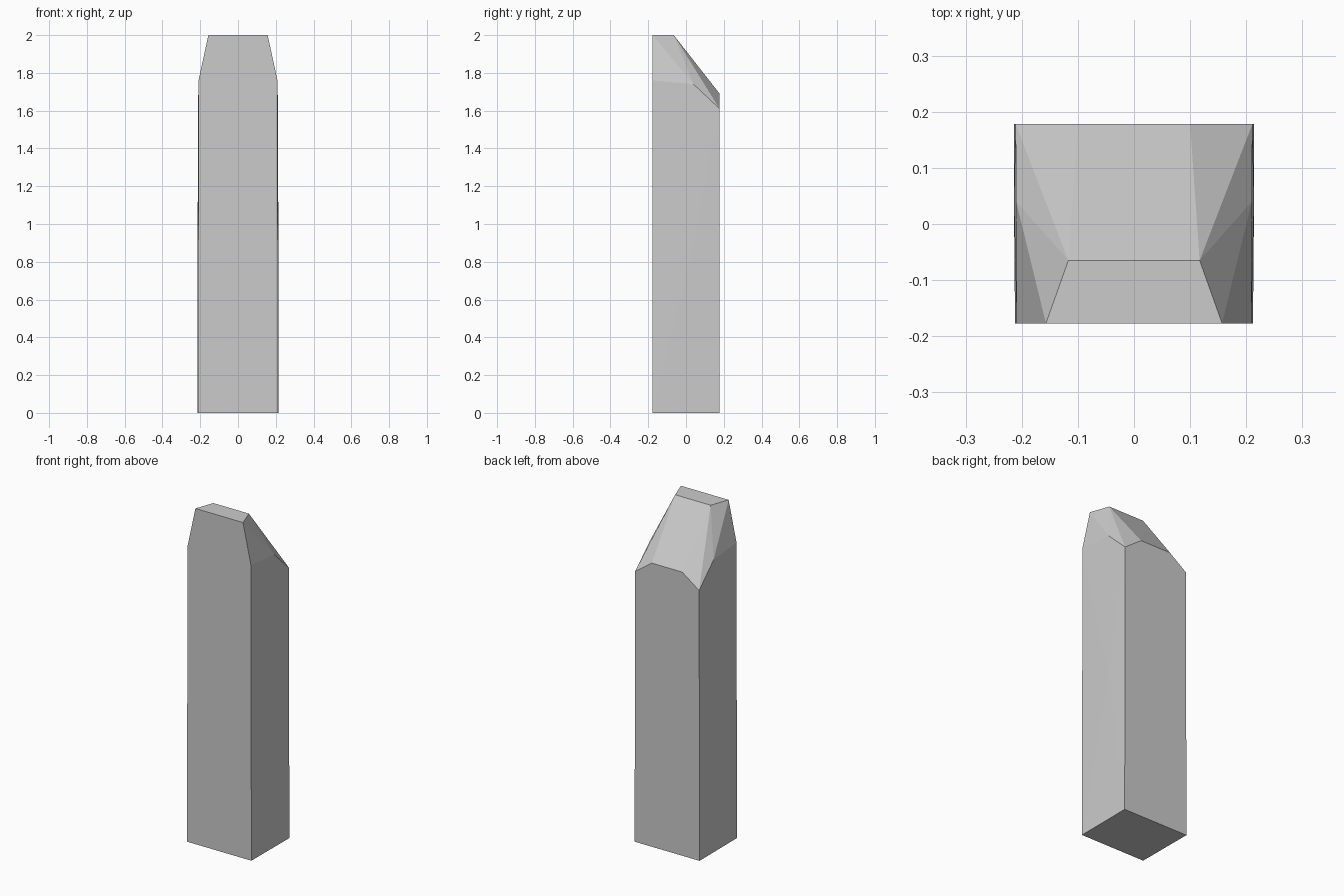
import bpy, bmesh, math

if "Cube" in bpy.data.objects:
    bpy.data.objects.remove(bpy.data.objects["Cube"])

# Right-hand outline points of the slab; the left side is mirrored
half = [
    (0.212, -0.177, 0.0), (0.214, 0.178, 0.0),      # base
    (0.214, 0.04, 0.9),                              # slight side bulge
    (0.209, -0.177, 1.76), (0.210, 0.04, 1.74),      # shoulder line
    (0.211, 0.178, 1.61), (0.10, 0.178, 1.69),       # rear shoulder
    (0.157, -0.177, 2.0), (0.117, -0.065, 2.0),      # flat tip
]

# Faceted convex stone block
bm = bmesh.new()
for x, y, z in half:
    for s in (1, -1):
        bm.verts.new((s * x, y, z))
bmesh.ops.convex_hull(bm, input=bm.verts[:])
bmesh.ops.dissolve_limit(bm, angle_limit=math.radians(0.1),
                         verts=bm.verts[:], edges=bm.edges[:])
bmesh.ops.recalc_face_normals(bm, faces=bm.faces[:])
mesh = bpy.data.meshes.new("standing_block")
bm.to_mesh(mesh)
bm.free()
block = bpy.data.objects.new("standing_block", mesh)
bpy.context.collection.objects.link(block)
